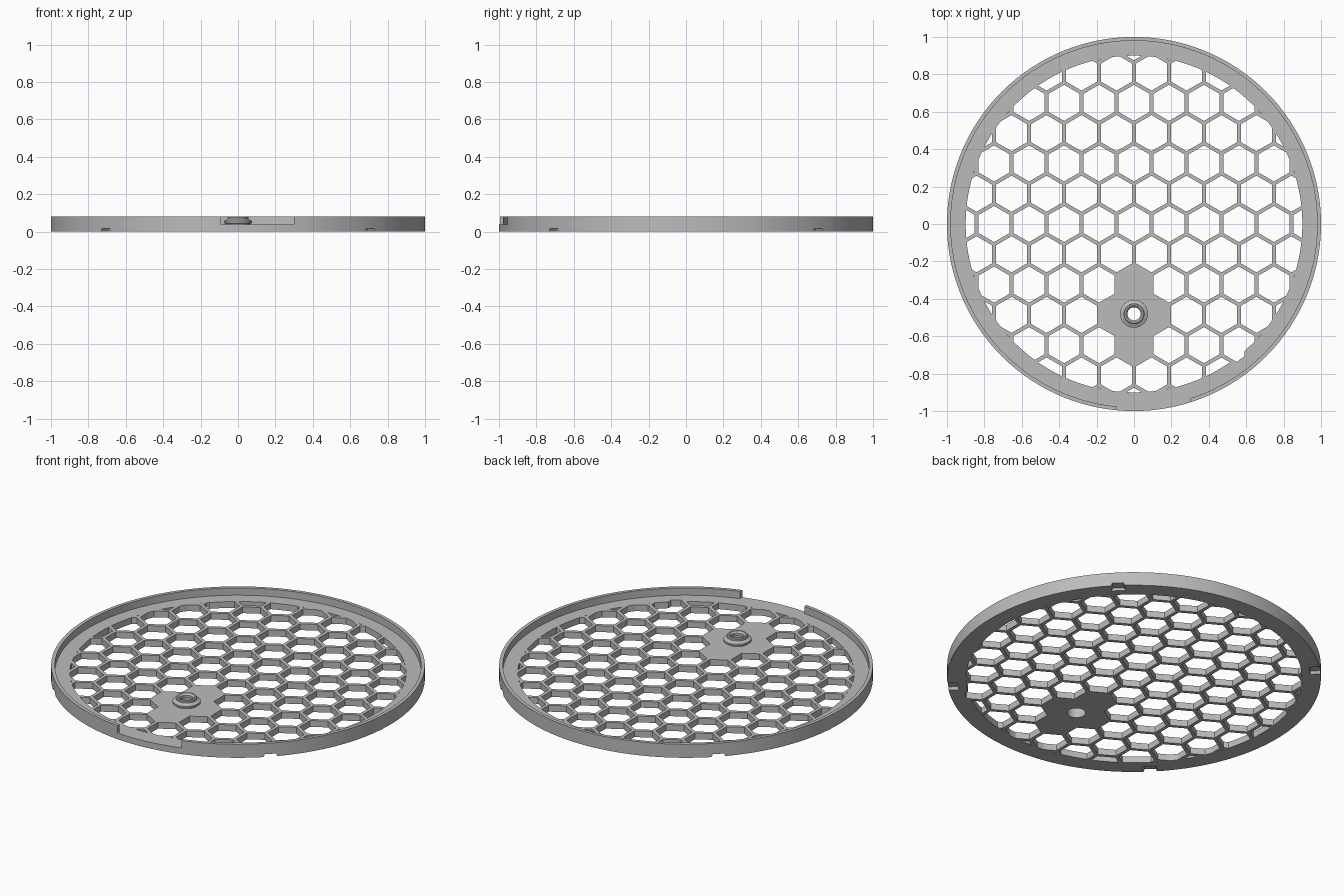
import bpy, bmesh, math
from mathutils import Matrix, Vector

cube = bpy.data.objects.get("Cube")
if cube:
    bpy.data.objects.remove(cube, do_unlink=True)

PITCH, WALL = 0.187, 0.02            # honeycomb spacing and wall thickness
FLOOR, TOP = 0.037, 0.08             # plate thickness and rim height
BOSS = Vector((0, -0.48, 0))

grey = bpy.data.materials.new("light_grey")
grey.use_nodes = True
grey.diffuse_color = (0.5, 0.5, 0.5, 1)
grey.node_tree.nodes["Principled BSDF"].inputs["Base Color"].default_value = (0.5, 0.5, 0.5, 1)


def finish(bm, name):
    bmesh.ops.remove_doubles(bm, verts=bm.verts, dist=1e-5)
    bmesh.ops.recalc_face_normals(bm, faces=bm.faces)
    mesh = bpy.data.meshes.new(name)
    bm.to_mesh(mesh)
    bm.free()
    mesh.materials.append(grey)
    ob = bpy.data.objects.new(name, mesh)
    bpy.context.collection.objects.link(ob)
    return ob


def lathe(name, profile, steps, centre=(0, 0, 0)):
    bm = bmesh.new()
    vs = [bm.verts.new((r, 0, z)) for r, z in profile]
    es = [bm.edges.new((vs[i - 1], vs[i])) for i in range(len(vs))
          if profile[i - 1][0] + profile[i][0] > 0]
    bmesh.ops.spin(bm, geom=vs + es, cent=(0, 0, 0), axis=(0, 0, 1),
                   angle=math.tau, steps=steps, use_duplicate=False)
    bmesh.ops.translate(bm, verts=bm.verts, vec=centre)
    return finish(bm, name)


def prism(bm, outline, z0, z1):
    face = bm.faces.new([bm.verts.new((x, y, z0)) for x, y in outline])
    ext = bmesh.ops.extrude_face_region(bm, geom=[face])["geom"]
    bmesh.ops.translate(bm, vec=(0, 0, z1 - z0),
                        verts=[v for v in ext if isinstance(v, bmesh.types.BMVert)])


def boolean(target, cutter, operation):
    mod = target.modifiers.new("cut", "BOOLEAN")
    mod.object, mod.operation, mod.solver = cutter, operation, "EXACT"
    with bpy.context.temp_override(object=target, active_object=target):
        bpy.ops.object.modifier_apply(modifier=mod.name)
    bpy.data.objects.remove(cutter, do_unlink=True)


def circle(r, n, cx=0, cy=0, turn=0):
    return [(cx + r * math.cos(math.tau * i / n + turn),
             cy + r * math.sin(math.tau * i / n + turn)) for i in range(n)]


# Round plate with a thin upright rim
plate = lathe("honeycomb_plate", [(0, 0), (1, 0), (1, TOP), (0.98, TOP),
                                  (0.98, FLOOR), (0, FLOOR)], 128)

# Honeycomb cells, leaving a solid patch of four cells around the boss
bm = bmesh.new()
for row in range(-6, 7):
    y = row * PITCH * math.sqrt(3) / 2
    for col in range(-6, 7):
        x = (col + 0.5 * (row % 2)) * PITCH
        if math.hypot(x, y) < 1.02 and math.hypot(x, y - BOSS.y) > 0.17:
            prism(bm, circle((PITCH - WALL) / math.sqrt(3), 6, x, y, math.pi / 6), -0.1, 0.06)
cells = finish(bm, "cell_cutter")

# Round border around the honeycomb, with one small outward step
bm = bmesh.new()
border = [(math.radians(d), 0.92 if 306 <= d <= 310 else 0.9) for d in range(360)]
prism(bm, [(r * math.cos(a), r * math.sin(a)) for a, r in border], -0.2, 0.2)
boolean(cells, finish(bm, "border_cutter"), "INTERSECT")
boolean(plate, cells, "DIFFERENCE")

# Boss bore and the opening in the front rim
bm = bmesh.new()
prism(bm, circle(0.05, 32, BOSS.x, BOSS.y), -0.1, 0.2)
prism(bm, [(-0.09, -1.1), (0.3, -1.1), (0.3, -0.93), (-0.09, -0.93)], FLOOR, 0.2)
boolean(plate, finish(bm, "opening_cutter"), "DIFFERENCE")

# Four tapered notches under the edge
bm = bmesh.new()
for k in range(4):
    made = bmesh.ops.create_cube(bm, size=1)["verts"]
    for v in made:
        taper = 0.06 if v.co.z > 0 else 0.09
        v.co = Vector((0.98 + v.co.x * 0.07, v.co.y * taper, v.co.z * 0.032))
    bmesh.ops.rotate(bm, verts=made, cent=(0, 0, 0),
                     matrix=Matrix.Rotation(math.pi / 4 + k * math.pi / 2, 3, "Z"))
boolean(plate, finish(bm, "notch_cutter"), "DIFFERENCE")

# Collared boss with a stepped bore
boss = lathe("boss", [(0.05, FLOOR), (0.064, FLOOR), (0.064, 0.042), (0.075, 0.046),
                      (0.075, 0.056), (0.056, 0.066), (0.056, 0.076), (0.052, TOP),
                      (0.044, TOP), (0.035, 0.07), (0.035, 0.055), (0.05, 0.055)], 32, BOSS)

# Smooth round walls, keep hard edges
for ob in (plate, boss):
    bpy.ops.object.select_all(action="DESELECT")
    ob.select_set(True)
    bpy.context.view_layer.objects.active = ob
    bpy.ops.object.shade_smooth_by_angle(angle=math.radians(30))
